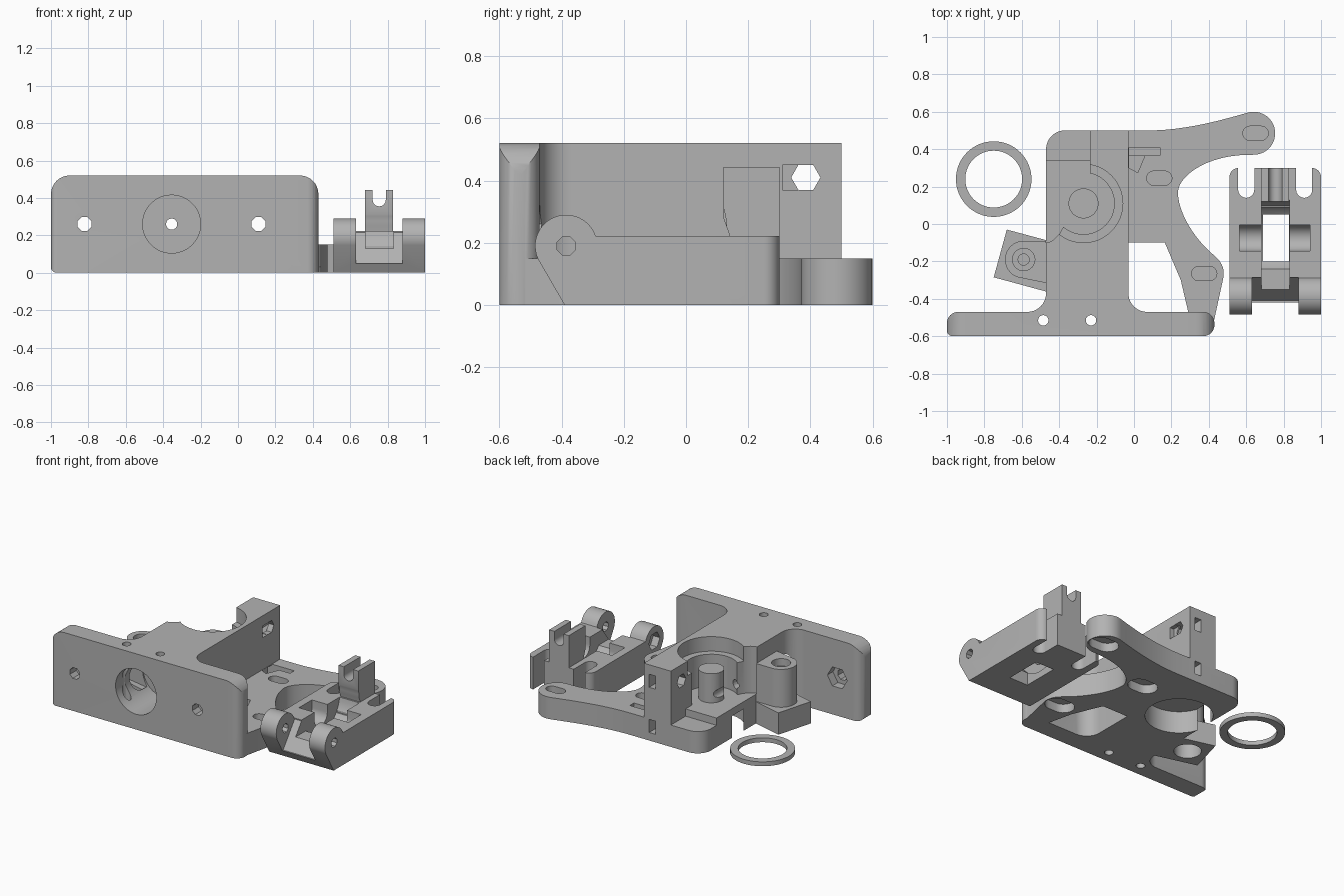
import bpy, bmesh, math
from mathutils import Vector
from mathutils.geometry import interpolate_bezier

cube = bpy.data.objects.get("Cube")
if cube:
    bpy.data.objects.remove(cube, do_unlink=True)

grey = bpy.data.materials.new("plain grey")
grey.use_nodes = True
grey.diffuse_color = (0.45, 0.45, 0.45, 1)
grey.node_tree.nodes["Principled BSDF"].inputs["Base Color"].default_value = grey.diffuse_color


def prism(name, pts, axis, lo, hi):
    """Extrude a 2D outline: z uses (x, y), y uses (x, z), x uses (y, z)."""
    place = {"z": lambda a, b, t: (a, b, t),
             "y": lambda a, b, t: (a, t, b),
             "x": lambda a, b, t: (t, a, b)}[axis]
    bm = bmesh.new()
    low = [bm.verts.new(place(a, b, lo)) for a, b in pts]
    high = [bm.verts.new(place(a, b, hi)) for a, b in pts]
    bm.faces.new(low)
    bm.faces.new(high)
    n = len(pts)
    for i in range(n):
        j = (i + 1) % n
        bm.faces.new((low[i], low[j], high[j], high[i]))
    bmesh.ops.recalc_face_normals(bm, faces=bm.faces)
    mesh = bpy.data.meshes.new(name)
    bm.to_mesh(mesh)
    bm.free()
    mesh.materials.append(grey)
    obj = bpy.data.objects.new(name, mesh)
    bpy.context.collection.objects.link(obj)
    return obj


def arc(cx, cy, r, a0, a1, n=16):
    steps = [math.radians(a0 + (a1 - a0) * i / n) for i in range(n + 1)]
    return [(cx + r * math.cos(a), cy + r * math.sin(a)) for a in steps]


def circle(cx, cy, r, n=48, turn=0):
    return arc(cx, cy, r, turn, turn + 360, n)[:-1]


def rect(x0, x1, y0, y1):
    return [(x0, y0), (x1, y0), (x1, y1), (x0, y1)]


def rounded(x0, x1, y0, y1, radii):
    """Rectangle with corner radii, starting bottom left, counterclockwise."""
    pts = []
    corners = [(x0, y0, 1, 1), (x1, y0, -1, 1), (x1, y1, -1, -1), (x0, y1, 1, -1)]
    for k, ((x, y, sx, sy), r) in enumerate(zip(corners, radii)):
        start = 180 + 90 * k
        pts += arc(x + sx * r, y + sy * r, r, start, start + 90, 8) if r else [(x, y)]
    return pts


def bezier(a, b, c, d, n=14):
    vs = [Vector((p[0], p[1], 0)) for p in (a, b, c, d)]
    return [(v.x, v.y) for v in interpolate_bezier(*vs, n)]


def boolean(obj, others, operation="DIFFERENCE"):
    for other in others:
        mod = obj.modifiers.new("shape", "BOOLEAN")
        mod.operation, mod.solver, mod.object = operation, "EXACT", other
        bpy.context.view_layer.update()
        graph = bpy.context.evaluated_depsgraph_get()
        mesh = bpy.data.meshes.new_from_object(obj.evaluated_get(graph))
        obj.modifiers.clear()
        obj.data = mesh
        bpy.data.objects.remove(other, do_unlink=True)


def cut(obj, pts, axis, lo, hi):
    boolean(obj, [prism("cutter", pts, axis, lo, hi)])


# Front plate, rounded in both outlines
body = prism("extruder_body", rounded(-1, 0.43, 0, 0.52, (0.03, 0, 0.1, 0.1)), "y", -0.6, -0.47)
boolean(body, [prism("plate_ends", rounded(-1, 0.43, -0.6, -0.47, (0.03, 0.06, 0.06, 0.06)),
                     "z", -0.1, 0.7)], "INTERSECT")

# Central block, with fillets where it meets the front plate
block = ([(-0.57, -0.53)] + [(0.07, -0.53)] + arc(0.07, -0.37, 0.1, 270, 180, 10)
         + [(-0.03, 0.5)] + arc(-0.37, 0.4, 0.1, 90, 180, 10)
         + arc(-0.57, -0.37, 0.1, 0, -90, 10))

# Motor mount with two arms
mount = ([(-0.1, 0.5)] + bezier((0.1, 0.5), (0.28, 0.505), (0.45, 0.55), (0.6, 0.593), 10)
         + arc(0.64, 0.485, 0.115, 100, -85)
         + bezier((0.62, 0.37), (0.38, 0.37), (0.235, 0.25), (0.235, 0.17))
         + bezier((0.235, 0.17), (0.235, 0.05), (0.34, -0.1), (0.435, -0.173))[1:]
         + arc(0.37, -0.265, 0.11, 48, -12, 8)
         + [(0.425, -0.53), (0.3, -0.53), (0.29, -0.47), (0.25, -0.3), (0.165, -0.1), (-0.1, -0.1)])

# Hinge post and its angled foot
post = arc(-0.59, -0.19, 0.1, 90, 250) + [(-0.4, -0.33), (-0.4, -0.09)]
foot = [(-0.68, -0.03), (-0.75, -0.285), (-0.4, -0.38), (-0.4, -0.105)]
boolean(body, [prism("block", block, "z", 0, 0.52), prism("mount", mount, "z", 0, 0.15),
               prism("foot", foot, "z", 0, 0.15), prism("post", post, "z", 0, 0.41)], "UNION")

# Open corner beside the bearing seat
cut(body, [(-0.65, 0.34), (-0.235, 0.34), (-0.235, 0), (-0.37, 0), (-0.4, -0.055),
           (-0.43, -0.085), (-0.46, -0.1), (-0.472, -0.1), (-0.472, 0.1), (-0.65, 0.1)], "z", 0.2, 0.7)
cut(body, rect(-0.65, -0.235, 0.34, 0.7), "z", 0.15, 0.7)

# Stepped bearing seat above and bearing pocket below
cut(body, circle(-0.27, 0.11, 0.21), "z", 0.42, 0.7)
cut(body, circle(-0.27, 0.11, 0.165), "z", 0.2, 0.7)
cut(body, circle(-0.27, 0.11, 0.21), "z", -0.1, 0.15)
boolean(body, [prism("boss", circle(-0.27, 0.11, 0.08), "z", 0.17, 0.4)], "UNION")

# Nozzle socket, filament path and plate holes
cut(body, circle(-0.355, 0.26, 0.155), "y", -0.7, -0.3)
cut(body, circle(-0.355, 0.26, 0.03, 16), "y", -0.7, 0.7)
for x in (-0.82, 0.11):
    cut(body, circle(x, 0.26, 0.04, 8, 22.5), "y", -0.7, -0.3)
    cut(body, circle(x, 0.26, 0.075, 6), "y", -0.53, -0.44)
for x in (-0.485, -0.23):
    cut(body, circle(x, -0.515, 0.028, 16), "z", -0.1, 0.7)

# Hinge post screw recesses
cut(body, circle(-0.59, -0.19, 0.06, 24), "z", 0.36, 0.5)
cut(body, circle(-0.59, -0.19, 0.03, 16), "z", 0.15, 0.5)
cut(body, circle(-0.59, -0.19, 0.085, 32), "z", -0.1, 0.12)

# Motor slots, counterbored from below
for x, y in ((0.65, 0.485), (0.135, 0.245), (0.375, -0.265)):
    slot = arc(x + 0.03, y, 0.038, -90, 90, 10) + arc(x - 0.03, y, 0.038, 90, 270, 10)
    cut(body, slot, "z", 0.07, 0.2)
    wide = arc(x + 0.03, y, 0.07, -90, 90, 10) + arc(x - 0.03, y, 0.07, 90, 270, 10)
    cut(body, wide, "z", -0.1, 0.06)

# Clamp screw channels and nut slots
cut(body, circle(0.385, 0.41, 0.047, 6), "x", -0.6, 0.1)
cut(body, rect(0.31, 0.36, 0.37, 0.45), "x", -0.06, 0.1)
cut(body, rect(0.365, 0.41, 0.06, 0.145), "x", -0.3, 0.14)
cut(body, rect(-0.028, 0.14, 0.365, 0.41), "z", 0.06, 0.2)
cut(body, [(-0.028, 0.37), (-0.028, 0.3), (0.02, 0.275), (0.06, 0.37)], "z", 0.08, 0.2)
for z in (0.1, 0.41):
    cut(body, rect(-0.12, -0.07, z - 0.045, z + 0.045), "y", 0.33, 0.7)

# Idler: hinged side profile with rounded rear corners
side = [(-0.39, 0), (0.3, 0), (0.3, 0.222), (-0.29, 0.222)] + arc(-0.385, 0.19, 0.1, 19, 205, 24)
idler = prism("idler", side, "x", 0.51, 1)
boolean(idler, [prism("corners", rounded(0.51, 1, -0.6, 0.3, (0, 0, 0.05, 0.05)), "z", -0.1, 0.5)],
        "INTERSECT")
tower = [(0.14, 0.18), (0.14, 0.225), (0.12, 0.28), (0.12, 0.443), (0.3, 0.443), (0.3, 0.18)]
boolean(idler, [prism("tower", tower, "x", 0.68, 0.83)], "UNION")

# Gap between the hinge knuckles, wheel opening and axle groove
cut(idler, [(-0.6, 0.05), (-0.41, 0.05), (-0.285, 0.215), (-0.285, 0.4), (-0.6, 0.4)], "x", 0.63, 0.88)
cut(idler, rect(-0.35, 0.1, 0.13, 0.4), "x", 0.682, 0.832)
cut(idler, circle(-0.075, 0.25, 0.205), "x", 0.682, 0.832)
cut(idler, rect(0.69, 0.83, -0.2, 0.05), "z", -0.1, 0.3)
cut(idler, [(-0.145, 0.3)] + arc(-0.075, 0.17, 0.07, 180, 360) + [(-0.005, 0.3)], "x", 0.565, 0.94)

# Screw slots, tower notch and hinge pin hole
for x in (0.6, 0.91):
    cut(idler, [(x + 0.043, 0.4), (x - 0.043, 0.4)] + arc(x, 0.183, 0.043, 180, 360), "z", -0.1, 0.5)
cut(idler, [(0.79, 0.6), (0.72, 0.6)] + arc(0.755, 0.39, 0.035, 180, 360), "y", 0, 0.5)
cut(idler, circle(-0.385, 0.19, 0.032, 8, 22.5), "x", 0.4, 1.1)
cut(idler, circle(-0.385, 0.19, 0.06, 6), "x", 0.4, 0.56)

# Spacer ring
ring = prism("spacer_ring", circle(-0.75, 0.24, 0.202, 64), "z", 0, 0.03)
cut(ring, circle(-0.75, 0.24, 0.152, 64), "z", -0.1, 0.1)

# Smooth the curved walls and keep edges sharp
bpy.ops.object.select_all(action="DESELECT")
for obj in (body, idler, ring):
    obj.select_set(True)
bpy.context.view_layer.objects.active = body
bpy.ops.object.shade_smooth_by_angle(angle=math.radians(30))
